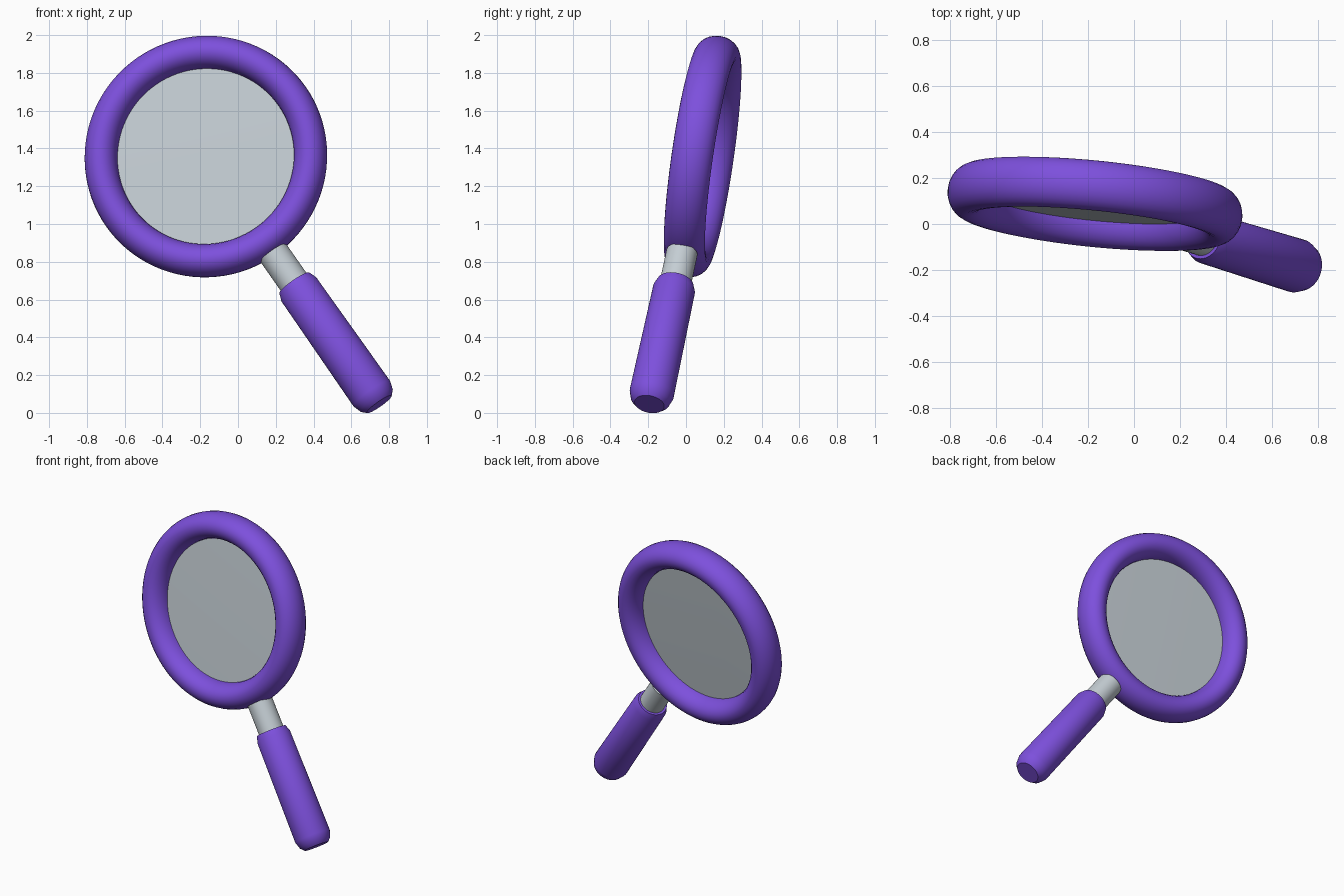
import bpy, bmesh, math
from mathutils import Vector, Matrix

if "Cube" in bpy.data.objects:
    bpy.data.objects.remove(bpy.data.objects["Cube"])


def material(name, rgb):
    m = bpy.data.materials.new(name)
    m.diffuse_color = (*rgb, 1)
    m.use_nodes = True
    m.node_tree.nodes["Principled BSDF"].inputs["Base Color"].default_value = m.diffuse_color
    return m


PURPLE = material("purple plastic", (0.205, 0.08, 0.72))
METAL = material("pale metal", (0.56, 0.62, 0.66))
GLASS = material("pale glass", (0.55, 0.61, 0.65))

# Tilted frame at the centre of the glass: Y is the back normal, Z runs up the handle
back = Vector((0.10, 1, -0.145)).normalized()
up = Vector((-0.573, 0, 0.819))
up = (up - back * up.dot(back)).normalized()
side = back.cross(up)
FRAME = Matrix((side, back, up)).transposed().to_4x4()
FRAME.translation = (-0.17, 0.088, 1.357)
ALONG_HANDLE = FRAME
FACING = FRAME @ Matrix.Rotation(math.radians(-90), 4, 'X')


def lathe(name, profile, sides, frame, mat, closed=False):
    """Revolve (radius, height) points around the frame's Z axis."""
    bm = bmesh.new()
    verts = [bm.verts.new((r, 0, h)) for r, h in profile]
    pairs = list(zip(verts, verts[1:] + verts[:1] if closed else verts[1:]))
    edges = [bm.edges.new(p) for p in pairs]
    bmesh.ops.spin(bm, geom=verts + edges, cent=(0, 0, 0), axis=(0, 0, 1),
                   angle=math.tau, steps=sides, use_merge=True)
    bmesh.ops.remove_doubles(bm, verts=bm.verts, dist=1e-5)
    bmesh.ops.recalc_face_normals(bm, faces=bm.faces)
    mesh = bpy.data.meshes.new(name)
    bm.to_mesh(mesh)
    bm.free()
    mesh.materials.append(mat)
    obj = bpy.data.objects.new(name, mesh)
    bpy.context.collection.objects.link(obj)
    obj.matrix_world = frame
    bpy.ops.object.select_all(action='DESELECT')
    obj.select_set(True)
    bpy.context.view_layer.objects.active = obj
    bpy.ops.object.shade_smooth_by_angle(angle=math.radians(35))
    return obj


# Rim: an oval section, deeper than it is wide
section = [(0.557 + 0.088 * math.cos(a), 0.11 * math.sin(a))
           for a in (math.tau * i / 24 for i in range(24))]
lathe("rim", section, 96, FACING, PURPLE, closed=True)

# Glass: thin, very slightly domed disc
lathe("lens", [(0, 0.012), (0.5, 0.006), (0.5, -0.006), (0, -0.012)],
      64, FACING, GLASS)

# Metal neck between rim and grip
lathe("neck", [(0, -0.63), (0.083, -0.63), (0.083, -0.86), (0, -0.86)],
      48, ALONG_HANDLE, METAL)

# Grip: slight taper with bevelled ends
lathe("grip", [(0, -0.83), (0.097, -0.83), (0.112, -0.872), (0.118, -1.555),
               (0.104, -1.60), (0.08, -1.625), (0, -1.625)],
      48, ALONG_HANDLE, PURPLE)
